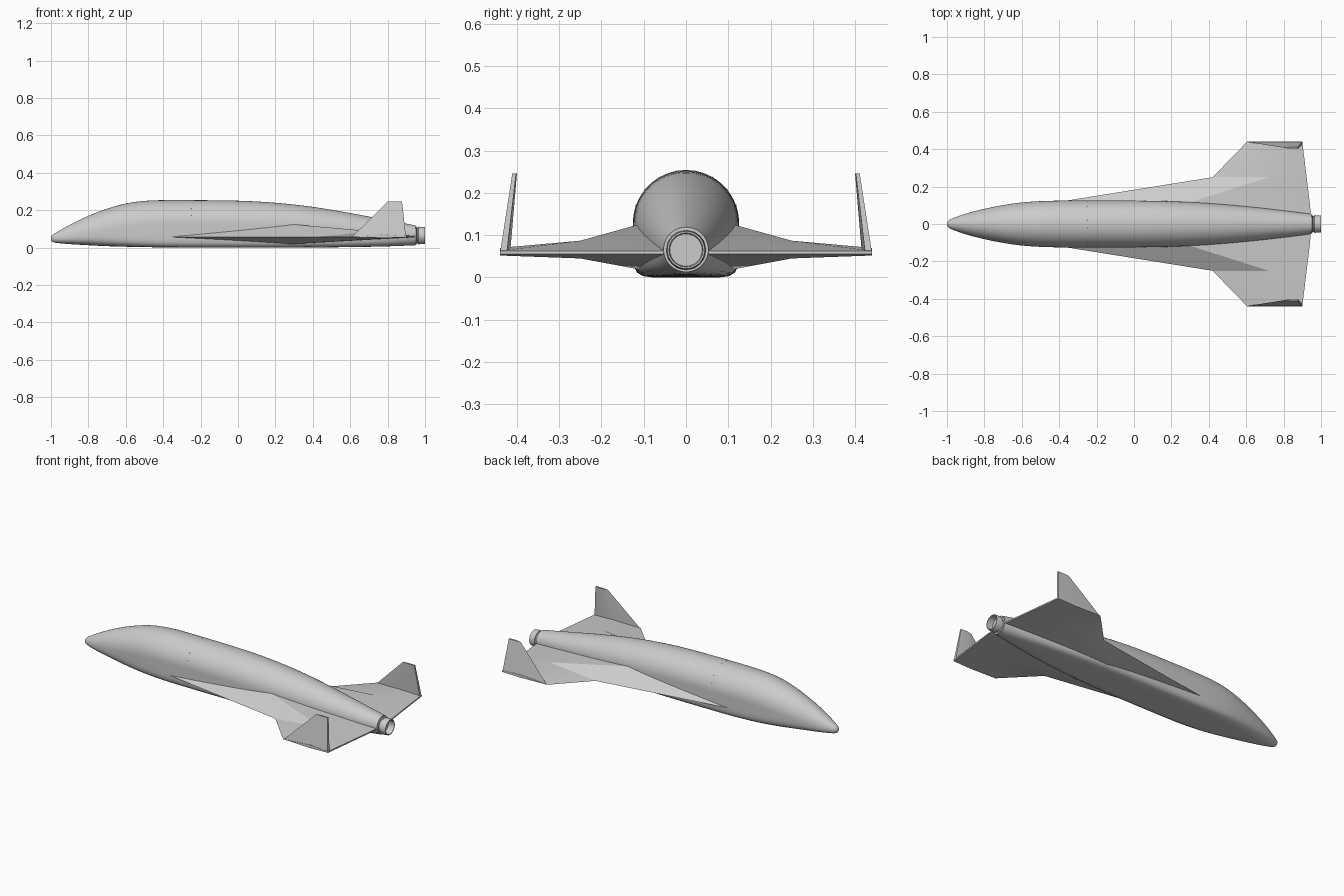
import bpy
import bmesh
from math import sin, cos, pi, radians

if "Cube" in bpy.data.objects:
    bpy.data.objects.remove(bpy.data.objects["Cube"])


def finish(name, bm, angle=30, mirror=False):
    bmesh.ops.recalc_face_normals(bm, faces=bm.faces)
    mesh = bpy.data.meshes.new(name)
    bm.to_mesh(mesh)
    bm.free()
    ob = bpy.data.objects.new(name, mesh)
    bpy.context.collection.objects.link(ob)
    bpy.ops.object.select_all(action='DESELECT')
    ob.select_set(True)
    bpy.context.view_layer.objects.active = ob
    bpy.ops.object.shade_smooth_by_angle(angle=radians(angle))
    if mirror:
        mod = ob.modifiers.new("Mirror", 'MIRROR')
        mod.use_axis = (False, True, False)
    return ob


def loft(bm, rings, cap_start=True, cap_end=True):
    rows = [[bm.verts.new(p) for p in ring] for ring in rings]
    n = len(rows[0])
    for a, b in zip(rows, rows[1:]):
        for i in range(n):
            j = (i + 1) % n
            bm.faces.new((a[i], a[j], b[j], b[i]))
    if cap_start:
        bm.faces.new(rows[0])
    if cap_end:
        bm.faces.new(rows[-1])


# Body stations: x, half width, bottom z, waist z, top z, belly squareness
stations = [
    (-1.00, 0.006, 0.042, 0.050, 0.058, 2.0),
    (-0.993, 0.017, 0.032, 0.050, 0.067, 2.0),
    (-0.975, 0.028, 0.026, 0.051, 0.079, 2.2),
    (-0.90, 0.055, 0.019, 0.060, 0.122, 2.6),
    (-0.80, 0.081, 0.013, 0.078, 0.170, 3.2),
    (-0.70, 0.101, 0.008, 0.098, 0.208, 4.2),
    (-0.60, 0.115, 0.005, 0.114, 0.236, 5.5),
    (-0.50, 0.122, 0.003, 0.124, 0.250, 7.0),
    (-0.38, 0.125, 0.001, 0.128, 0.254, 8.0),
    (0.00, 0.125, 0.000, 0.127, 0.251, 8.0),
    (0.20, 0.121, 0.000, 0.120, 0.240, 7.5),
    (0.40, 0.111, 0.001, 0.108, 0.218, 6.5),
    (0.60, 0.094, 0.003, 0.092, 0.185, 5.0),
    (0.80, 0.072, 0.007, 0.076, 0.147, 3.2),
    (0.95, 0.053, 0.013, 0.066, 0.119, 2.0),
]


def slope(i, k):
    a, b = stations[max(i - 1, 0)], stations[min(i + 1, len(stations) - 1)]
    return (b[k] - a[k]) / (b[0] - a[0])


def smooth_stations(steps):
    out = []
    for i, (a, b) in enumerate(zip(stations, stations[1:])):
        h = b[0] - a[0]
        for s in range(steps):
            t = s / steps
            row = [a[0] + h * t]
            for k in range(1, 6):
                row.append((2*t**3 - 3*t**2 + 1) * a[k] + (t**3 - 2*t**2 + t) * h * slope(i, k)
                           + (3*t**2 - 2*t**3) * b[k] + (t**3 - t**2) * h * slope(i + 1, k))
            out.append(row)
    return out + [list(stations[-1])]


def body_ring(x, w, zb, zc, zt, n, count=64):
    ring = []
    for i in range(count):
        c, s = cos(2 * pi * i / count), sin(2 * pi * i / count)
        e = 2 if s >= 0 else n
        r = (abs(c)**e + abs(s)**e) ** (-1 / e)
        ring.append((x, w * r * c, zc + r * s * ((zt - zc) if s >= 0 else (zc - zb))))
    return ring


# Fuselage: round back, flat belly
bm = bmesh.new()
loft(bm, [body_ring(*s) for s in smooth_stations(4)])
finish("fuselage", bm, 40)

# Engine nozzle: revolved hollow pipe with a collar
profile = [(0.94, 0.048), (0.953, 0.048), (0.956, 0.042), (0.962, 0.042), (0.964, 0.047),
           (0.99, 0.046), (1.0, 0.044), (1.0, 0.040), (0.962, 0.038)]
bm = bmesh.new()
loft(bm, [[(x, r * cos(2 * pi * i / 48), 0.065 + r * sin(2 * pi * i / 48)) for i in range(48)]
          for x, r in profile])
finish("engine_nozzle", bm)

# Wing sections: y, leading x, ridge x, trailing x, top z, bottom z
sections = [
    (0.04, -0.50, 0.25, 0.946, 0.132, 0.018),
    (0.11, -0.455, 0.28, 0.940, 0.126, 0.019),
    (0.25, 0.42, 0.72, 0.923, 0.087, 0.045),
    (0.44, 0.605, 0.78, 0.900, 0.070, 0.052),
]
bm = bmesh.new()
loft(bm, [[(xl, y, 0.057), (xm, y, zt), (xt, y, 0.063), (xt, y, 0.055), (xm, y, zb)]
          for y, xl, xm, xt, zt, zb in sections])
finish("wing", bm, 20, mirror=True)

# Wingtip fins: wedge section, leaning inward
bm = bmesh.new()
loft(bm, [
    [(0.61, 0.438, 0.058), (0.78, 0.440, 0.058), (0.898, 0.440, 0.058),
     (0.898, 0.424, 0.058), (0.78, 0.416, 0.058)],
    [(0.80, 0.408, 0.246), (0.84, 0.411, 0.246), (0.877, 0.411, 0.246),
     (0.877, 0.402, 0.246), (0.84, 0.400, 0.246)],
])
finish("wingtip_fin", bm, 15, mirror=True)

# Small thruster ports around the forward body
bm = bmesh.new()
for deg in (20, 40, 60, 80):
    a = radians(deg)
    ret = bmesh.ops.create_icosphere(bm, subdivisions=1, radius=0.003)
    bmesh.ops.translate(bm, verts=ret["verts"],
                        vec=(-0.25, 0.1245 * cos(a), 0.128 + 0.1245 * sin(a)))
finish("thruster_ports", bm, 60, mirror=True)
